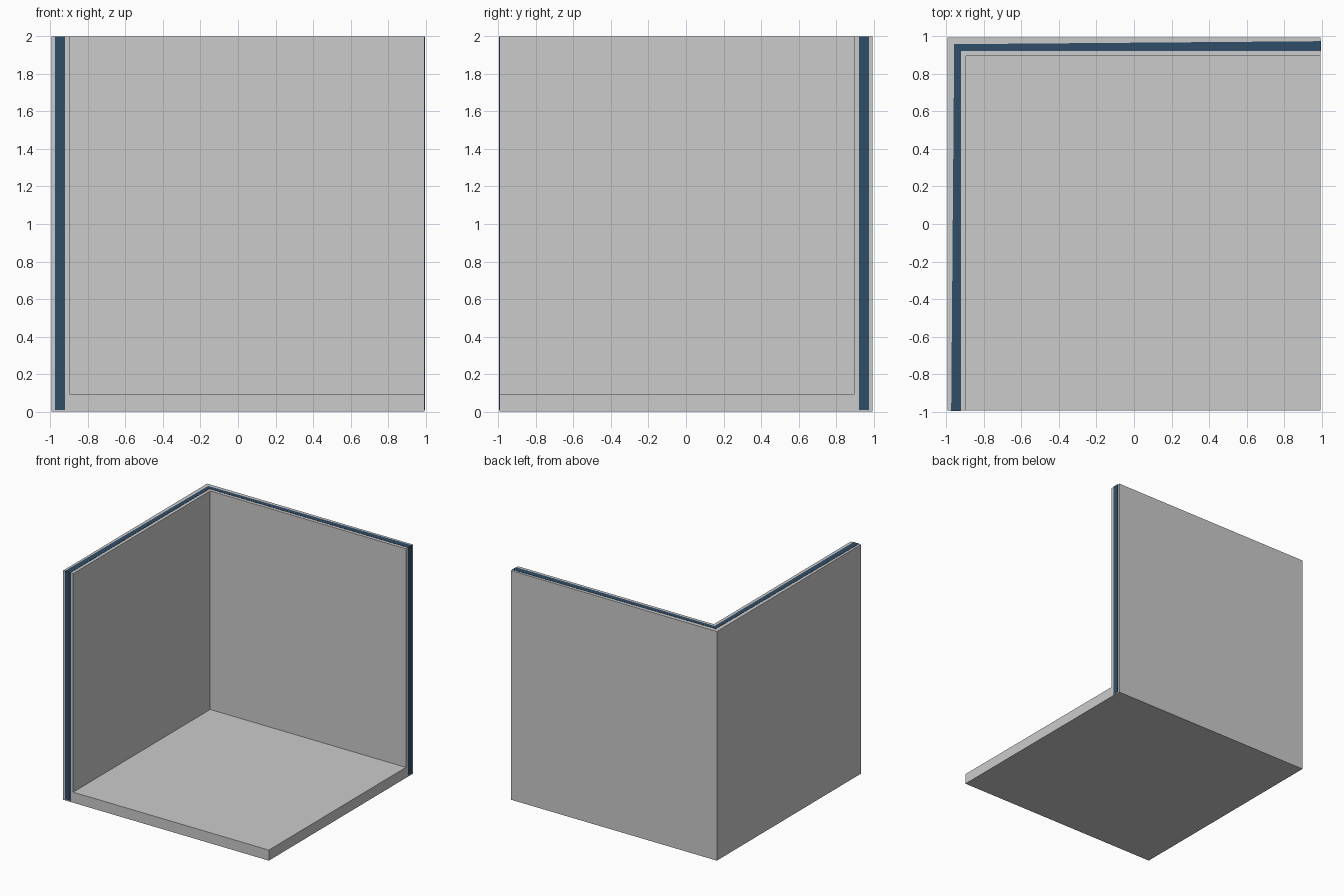
import bpy, bmesh

if "Cube" in bpy.data.objects:
    bpy.data.objects.remove(bpy.data.objects["Cube"])

H = 0.993      # half width of the room corner
INNER = 0.895  # distance of inner wall faces from the centre
FLOOR = 0.092  # floor thickness
TOP = 1.998


def prism(name, points, z0, z1):
    """Extrude a plan outline from z0 up to z1."""
    bm = bmesh.new()
    face = bm.faces.new([bm.verts.new((x, y, z0)) for x, y in points])
    ext = bmesh.ops.extrude_face_region(bm, geom=[face])
    for v in ext["geom"]:
        if isinstance(v, bmesh.types.BMVert):
            v.co.z = z1
    bmesh.ops.recalc_face_normals(bm, faces=bm.faces)
    mesh = bpy.data.meshes.new(name)
    bm.to_mesh(mesh)
    bm.free()
    obj = bpy.data.objects.new(name, mesh)
    bpy.context.collection.objects.link(obj)
    return obj


def rect(x0, y0, x1, y1):
    return [(x0, y0), (x1, y0), (x1, y1), (x0, y1)]


# Floor with left and back walls: a block with its open volume cut away
room = prism("room_corner", rect(-H, -H, H, H), 0, TOP)
cutter = prism("room_cutter", rect(-INNER, -1.5, 1.5, INNER), FLOOR, 3)
cutter.hide_render = True
cut = room.modifiers.new("open_volume", 'BOOLEAN')
cut.operation = 'DIFFERENCE'
cut.solver = 'EXACT'
cut.object = cutter
bpy.context.view_layer.objects.active = room
room.select_set(True)
bpy.ops.object.modifier_apply(modifier=cut.name)
bpy.data.objects.remove(cutter)

# Dark wall core, slightly wider at its ends, showing on the wall edges
E = H + 0.002
core = prism("wall_core", [(-0.974, -E), (-0.922, -E), (-0.922, 0.922),
                           (E, 0.922), (E, 0.974), (-0.958, 0.958)],
             0.01, 2.0)
mat = bpy.data.materials.new("dark_blue")
mat.diffuse_color = (0.03, 0.075, 0.135, 1)
mat.use_nodes = True
mat.node_tree.nodes["Principled BSDF"].inputs["Base Color"].default_value = mat.diffuse_color
core.data.materials.append(mat)
